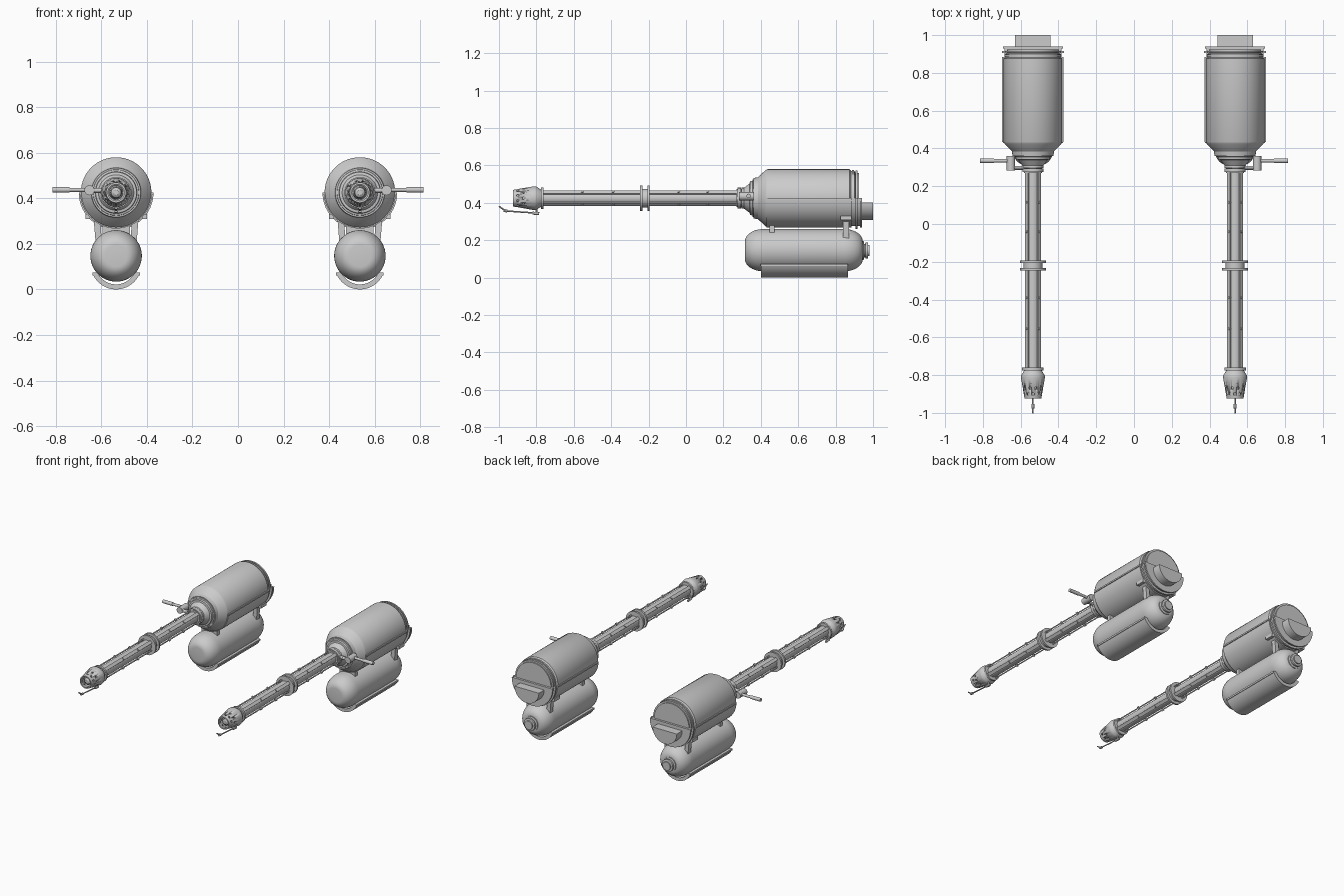
import bpy, bmesh, math
from mathutils import Vector, Matrix

if "Cube" in bpy.data.objects:
    bpy.data.objects.remove(bpy.data.objects["Cube"])

CX, CZ, TZ = 0.535, 0.425, 0.147   # unit centre x, upper axis height, lower tank axis height


def finish(name, bm, cutter=None):
    """Turn a bmesh into a shaded object mirrored across x = 0."""
    bmesh.ops.recalc_face_normals(bm, faces=bm.faces[:])
    me = bpy.data.meshes.new(name)
    bm.to_mesh(me)
    bm.free()
    me.shade_smooth()
    me.set_sharp_from_angle(angle=math.radians(30))
    ob = bpy.data.objects.new(name, me)
    bpy.context.collection.objects.link(ob)
    if cutter:
        b = ob.modifiers.new("holes", 'BOOLEAN')
        b.operation, b.object, b.solver = 'DIFFERENCE', cutter, 'EXACT'
    ob.modifiers.new("mirror", 'MIRROR').use_mirror_merge = False
    return ob


def lathe(name, prof, cz=CZ, n=40, closed=False, a0=0, a1=360, cutter=None):
    """Revolve (y, r) points around a lengthwise axis; angle 0 is +x, 90 is up."""
    bm = bmesh.new()
    full = a1 - a0 == 360
    cols = []
    for i in range(n if full else n + 1):
        a = math.radians(a0 + (a1 - a0) * i / n)
        cols.append([bm.verts.new((CX + r * math.cos(a), y, cz + r * math.sin(a))) for y, r in prof])
    m = len(prof)
    for i in range(n):
        c, d = cols[i], cols[(i + 1) % len(cols)]
        for j in range(m if closed else m - 1):
            k = (j + 1) % m
            bm.faces.new((c[j], c[k], d[k], d[j]))
    if not closed:
        bm.faces.new([c[0] for c in cols])
        bm.faces.new([c[-1] for c in cols])
        if not full:
            bm.faces.new(cols[0] + cols[-1][::-1])
    elif not full:
        bm.faces.new(cols[0])
        bm.faces.new(cols[-1])
    return finish(name, bm, cutter)


def add_box(bm, c, s, rot=None):
    m = Matrix.Translation(c) @ (rot or Matrix()) @ Matrix.Diagonal((*s, 1))
    bmesh.ops.create_cube(bm, size=1, matrix=m)


def add_rod(bm, p, q, r, n=12):
    p, q = Vector(p), Vector(q)
    d = q - p
    m = Matrix.Translation((p + q) / 2) @ d.to_track_quat('Z', 'Y').to_matrix().to_4x4()
    bmesh.ops.create_cone(bm, cap_ends=True, segments=n, radius1=r, radius2=r, depth=d.length, matrix=m)


def polar(r, deg, y):
    a = math.radians(deg)
    return Vector((CX + r * math.cos(a), y, CZ + r * math.sin(a)))


# Main tank: stepped neck, shoulder cone, body and recessed rear end
lathe("main_tank", [(0.36, 0.108), (0.385, 0.112), (0.425, 0.15), (0.435, 0.155), (0.875, 0.155),
                    (0.882, 0.146), (0.90, 0.146), (0.905, 0.136), (0.925, 0.136)], n=56)
lathe("tank_neck", [(0.27, 0.048), (0.295, 0.048), (0.297, 0.056), (0.31, 0.056), (0.34, 0.078),
                    (0.342, 0.09), (0.355, 0.092), (0.357, 0.1), (0.372, 0.106)])
for i, (y, r) in enumerate(((0.892, 0.15), (0.912, 0.148))):
    lathe("rear_ring_%d" % i, [(y - 0.005, r - 0.03), (y - 0.005, r), (y + 0.005, r), (y + 0.005, r - 0.03)],
          n=56, closed=True)

# Lower half shell with rear flange rings and side lips
lathe("tank_lower_shell", [(0.43, 0.148), (0.43, 0.158), (0.885, 0.158), (0.885, 0.148)],
      n=30, closed=True, a0=180, a1=360)
lathe("rear_flange", [(0.88, 0.15), (0.905, 0.15), (0.905, 0.164), (0.917, 0.164), (0.917, 0.15),
                      (0.93, 0.15), (0.93, 0.158), (0.94, 0.158)], n=30, a0=180, a1=360)
bm = bmesh.new()
for s in (-1, 1):
    add_box(bm, (CX + s * 0.157, 0.66, CZ - 0.004), (0.012, 0.45, 0.01))
finish("side_lips", bm)
# Rear half round block
lathe("rear_block", [(0.93, 0.094), (1.0, 0.094)], cz=0.402, n=20, a0=180, a1=360)

# Barrel core with slotted rails and pins
lathe("barrel", [(-0.80, 0.036), (0.30, 0.036)], n=28)
bm = bmesh.new()
for k in range(4):
    a = 45 + 90 * k
    rot = Matrix.Rotation(-math.radians(a), 4, 'Y')
    for y0, y1 in ((-0.765, -0.245), (-0.195, 0.28)):
        add_box(bm, polar(0.044, a, (y0 + y1) / 2), (0.007, y1 - y0, 0.022), rot)
    for y in (0.115, -0.04, -0.39, -0.555):
        add_rod(bm, polar(0.034, a, y), polar(0.053, a, y), 0.007, 10)
finish("barrel_rails", bm)

# Barrel rings and collars
for name, y, w, r in (("mid_ring_front", -0.239, 0.012, 0.068), ("mid_ring_rear", -0.2, 0.012, 0.068),
                      ("mid_sleeve", -0.22, 0.05, 0.05), ("rear_collar", 0.285, 0.02, 0.056),
                      ("nozzle_collar", -0.768, 0.014, 0.057)):
    lathe(name, [(y - w / 2, r), (y + w / 2, r)])

# Nozzle: hollow cone with rows of vent holes
bm = bmesh.new()
for row, y in enumerate((-0.868, -0.9)):
    for k in range(10):
        a = 36 * k + 18 * row
        add_rod(bm, polar(0.034, a, y), polar(0.075, a, y), 0.0065, 10)
cut = finish("vent_cutter", bm)
cut.modifiers.clear()
cut.hide_render = True
cut.hide_set(True)
lathe("nozzle", [(-0.775, 0.046), (-0.785, 0.052), (-0.80, 0.062), (-0.81, 0.064), (-0.915, 0.046),
                 (-0.925, 0.044), (-0.925, 0.036), (-0.86, 0.043), (-0.81, 0.043), (-0.80, 0.03),
                 (-0.775, 0.03)], n=32, closed=True, cutter=cut)
lathe("nozzle_core", [(-0.912, 0.012), (-0.905, 0.022), (-0.88, 0.026), (-0.79, 0.032)], n=20)

# Pilot igniter below the nozzle
bm = bmesh.new()
pts = [(-0.79, 0.345), (-0.87, 0.35), (-0.965, 0.357), (-1.0, 0.382)]
for (y0, z0), (y1, z1) in zip(pts, pts[1:]):
    add_rod(bm, (CX, y0, z0), (CX, y1, z1), 0.004, 8)
add_rod(bm, (CX, -0.785, 0.342), (CX, -0.82, 0.345), 0.008)
add_rod(bm, (CX, -0.955, 0.356), (CX, -0.975, 0.36), 0.008)
add_rod(bm, (CX, -0.80, 0.342), (CX, -0.80, 0.37), 0.005, 8)
finish("pilot_igniter", bm)

# Side valve with handle
bm = bmesh.new()
add_rod(bm, (CX + 0.03, 0.297, 0.435), (0.66, 0.297, 0.435), 0.011)
add_rod(bm, (0.652, 0.283, 0.435), (0.652, 0.36, 0.435), 0.022, 20)
add_rod(bm, (0.655, 0.335, 0.437), (0.76, 0.335, 0.437), 0.009, 16)
add_rod(bm, (0.74, 0.335, 0.437), (0.815, 0.335, 0.437), 0.012, 16)
finish("valve_handle", bm)

# Lower tank with domed ends and rear outlet
dome = [(0.10 * math.sin(math.radians(t)), 0.048 + 0.065 * math.cos(math.radians(t))) for t in range(0, 91, 10)]
lathe("lower_tank", [(0.415 - d, r) for d, r in reversed(dome)] + [(0.845 + d, r) for d, r in dome],
      cz=TZ, n=48)
lathe("tank_outlet", [(0.93, 0.05), (0.95, 0.05), (0.952, 0.036), (0.958, 0.036), (0.96, 0.043),
                      (0.972, 0.043), (0.974, 0.03), (0.982, 0.03)], cz=TZ - 0.002, n=28)

# Cradle under the lower tank: curved pad with a lip on each side
lathe("cradle", [(0.40, 0.09), (0.40, 0.112), (0.865, 0.112), (0.865, 0.09)], cz=0.112, n=24,
      closed=True, a0=204, a1=336)
bm = bmesh.new()
for s in (-1, 1):
    add_box(bm, (CX + s * 0.093, 0.632, 0.068), (0.022, 0.465, 0.012))
finish("cradle_lips", bm)

# Brackets joining the two tanks
bm = bmesh.new()
for s in (-1, 1):
    tilt = Matrix.Rotation(s * 0.08, 4, 'Y')
    add_box(bm, (CX + s * 0.08, 0.855, 0.255), (0.028, 0.032, 0.11), tilt)
    add_box(bm, (CX + s * 0.125, 0.855, 0.32), (0.02, 0.06, 0.022))
add_box(bm, (CX, 0.46, 0.26), (0.12, 0.025, 0.05))
finish("tank_brackets", bm)
